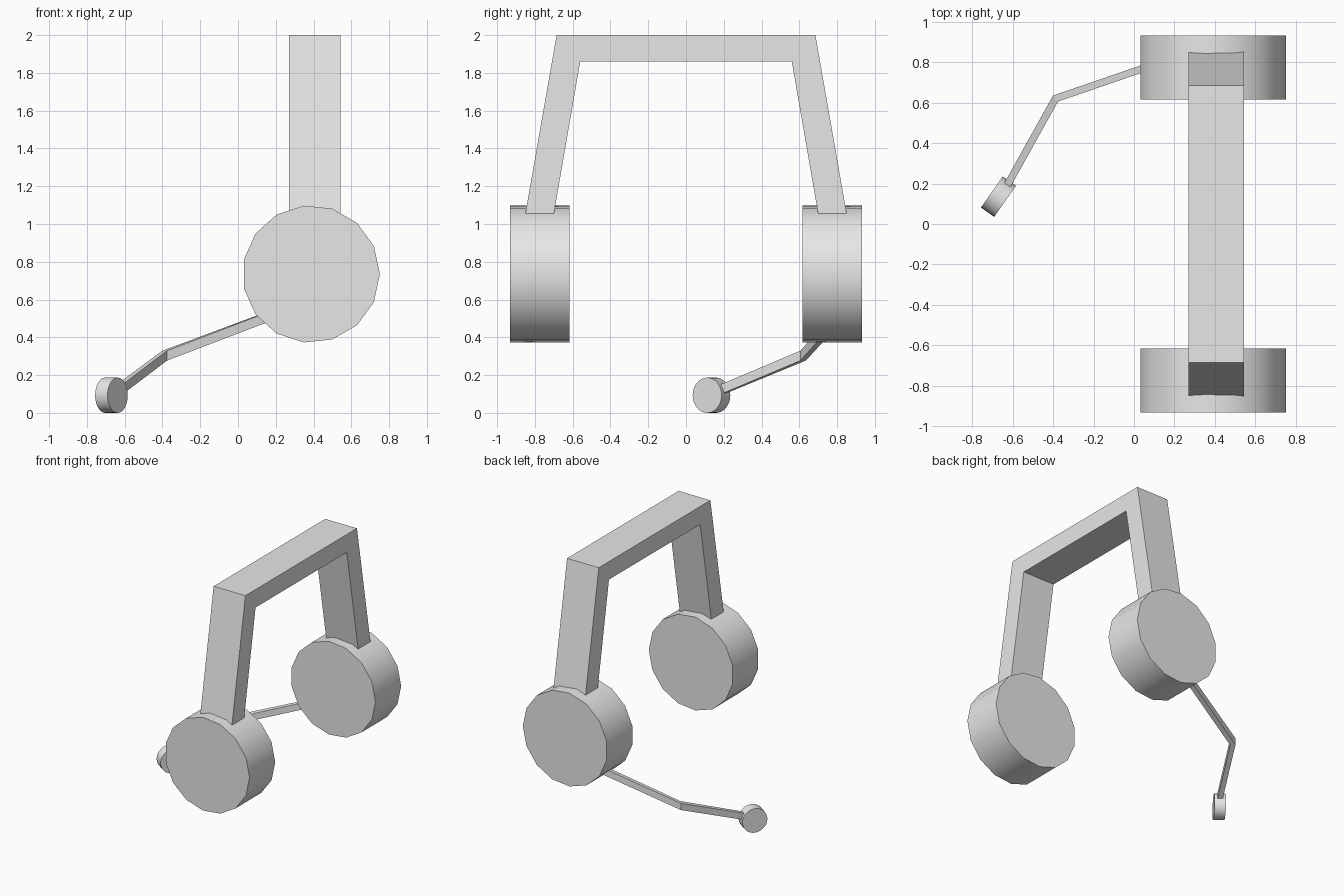
import bpy
import bmesh
import math
from mathutils import Vector

cube = bpy.data.objects.get("Cube")
if cube:
    bpy.data.objects.remove(cube, do_unlink=True)

grey = bpy.data.materials.new("light_grey")
grey.use_nodes = True
grey.diffuse_color = (0.8, 0.8, 0.8, 1)
grey.node_tree.nodes["Principled BSDF"].inputs["Base Color"].default_value = (0.8, 0.8, 0.8, 1)


def finish(name, bm):
    bmesh.ops.recalc_face_normals(bm, faces=bm.faces)
    mesh = bpy.data.meshes.new(name)
    bm.to_mesh(mesh)
    bm.free()
    mesh.materials.append(grey)
    obj = bpy.data.objects.new(name, mesh)
    bpy.context.collection.objects.link(obj)
    return obj


def disc(name, centre, radius, depth, sides, turn=0):
    """Cylinder lying along y, turned about z, with smooth sides and flat caps."""
    bpy.ops.mesh.primitive_cylinder_add(vertices=sides, radius=radius, depth=depth)
    obj = bpy.context.object
    obj.name = name
    # Put one corner of the outline on +x before laying the cylinder down
    for v in obj.data.vertices:
        x, y, z = v.co
        v.co = (y, z, x)
    obj.data.flip_normals()
    bm = bmesh.new()
    bm.from_mesh(obj.data)
    bmesh.ops.recalc_face_normals(bm, faces=bm.faces)
    bm.to_mesh(obj.data)
    bm.free()
    obj.location = centre
    obj.rotation_euler.z = turn
    obj.data.materials.append(grey)
    bpy.ops.object.shade_smooth_by_angle(angle=math.radians(30))
    return obj


# Ear cups
for name, side in (("front_ear_cup", -1), ("back_ear_cup", 1)):
    disc(name, (0.387, side * 0.773, 0.735), 0.364, 0.315, 15)

# Headband: half profile mirrored across y, extruded along x
half = [(0.56, 1.86), (0.709, 1.0), (0.86, 1.0), (0.685, 2.0)]
profile = half + [(-y, z) for y, z in reversed(half)]
bm = bmesh.new()
face = bm.faces.new([bm.verts.new((0.27, y, z)) for y, z in profile])
extruded = bmesh.ops.extrude_face_region(bm, geom=[face])["geom"]
bmesh.ops.translate(bm, vec=(0.273, 0, 0),
                    verts=[g for g in extruded if isinstance(g, bmesh.types.BMVert)])
finish("headband", bm)

# Microphone boom: rectangular bar mitred at the elbow
path = [Vector(p) for p in ((0.2, 0.822, 0.525), (-0.388, 0.62, 0.303), (-0.63, 0.185, 0.122))]
width, height = 0.036, 0.052
bm = bmesh.new()
rings = []
for i, p in enumerate(path):
    normals = []
    for a, b in zip(path[max(i - 1, 0):i + 1], path[max(i, 1):i + 2]):
        d = b - a
        normals.append(Vector((-d.y, d.x, 0)).normalized())
    side = sum(normals, Vector()).normalized()
    side *= width / 2 / side.dot(normals[0])
    up = Vector((0, 0, height / 2))
    rings.append([bm.verts.new(p + s * side + t * up)
                  for s, t in ((1, 1), (-1, 1), (-1, -1), (1, -1))])
for a, b in zip(rings, rings[1:]):
    for k in range(4):
        n = (k + 1) % 4
        bm.faces.new((a[k], a[n], b[n], b[k]))
bm.faces.new(rings[0])
bm.faces.new(rings[-1])
finish("microphone_boom", bm)

# Microphone capsule
disc("microphone", (-0.67, 0.135, 0.0935), 0.0935, 0.08, 32, math.radians(55))
